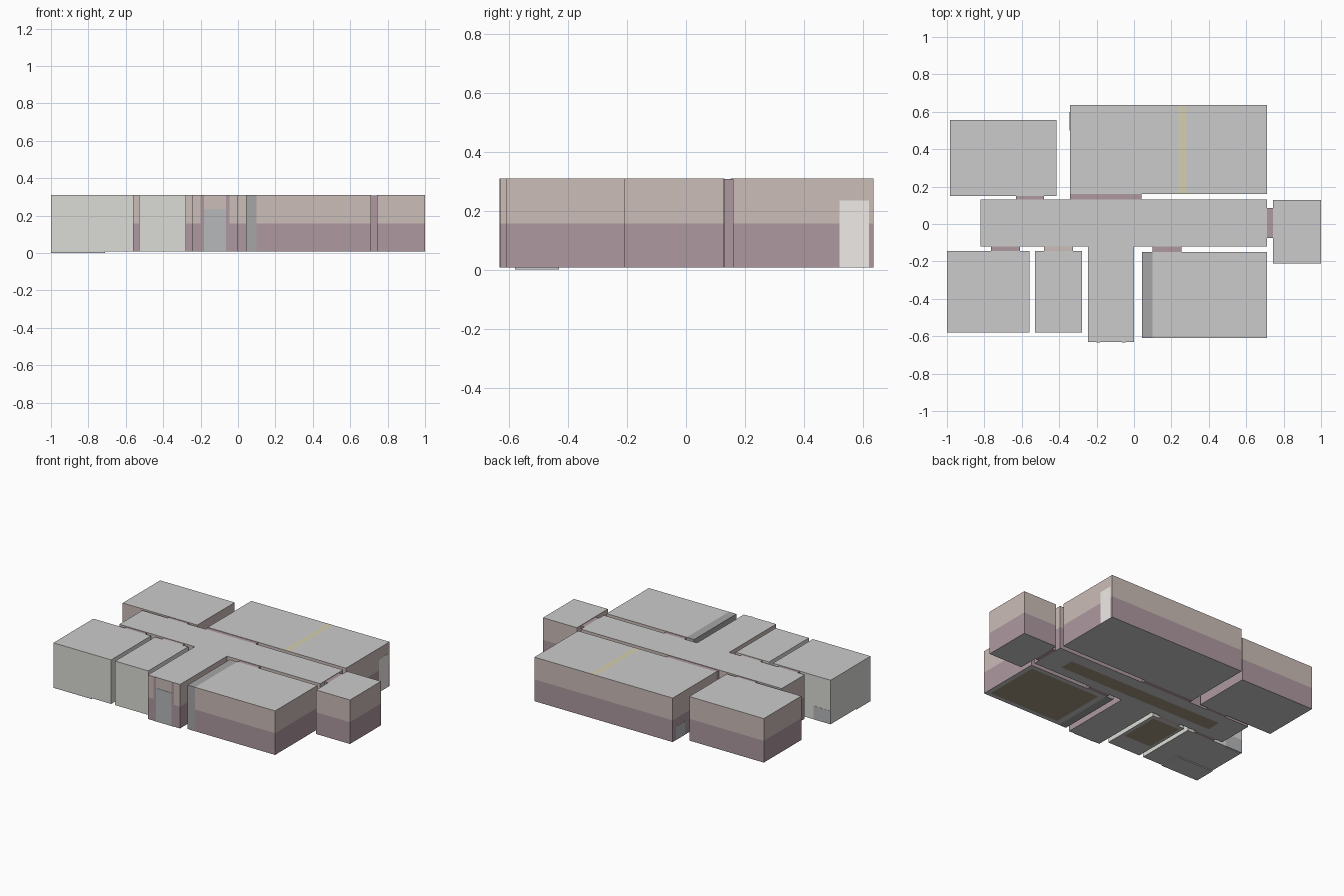
import bpy, bmesh, math

if "Cube" in bpy.data.objects:
    bpy.data.objects.remove(bpy.data.objects["Cube"])

Z0, ZM, Z1 = 0.007, 0.157, 0.31


def material(name, r, g, b):
    m = bpy.data.materials.new(name)
    m.diffuse_color = (r, g, b, 1)
    m.use_nodes = True
    m.node_tree.nodes["Principled BSDF"].inputs["Base Color"].default_value = m.diffuse_color
    return m


PINK = material("upper_wall_paint", 0.60, 0.51, 0.48)
MAROON = material("lower_wall_paint", 0.42, 0.32, 0.35)
PALE = material("pale_wall_paint", 0.71, 0.72, 0.67)
DARK = material("dark_grey", 0.38, 0.38, 0.38)
DOOR = material("door_grey", 0.47, 0.48, 0.49)
WHITE = material("white_panel", 0.87, 0.83, 0.81)
LIGHT = material("ceiling_light", 0.80, 0.80, 0.80)
YELLOW = material("yellow_beam", 0.66, 0.63, 0.44)
BROWN = material("brown_floor", 0.36, 0.32, 0.22)


def finish(name, bm, mats):
    me = bpy.data.meshes.new(name)
    bm.to_mesh(me)
    bm.free()
    for m in mats:
        me.materials.append(m)
    ob = bpy.data.objects.new(name, me)
    bpy.context.collection.objects.link(ob)
    return ob


def rect(x0, x1, y0, y1):
    return [(x0, y0), (x1, y0), (x1, y1), (x0, y1)]


def cap(name, outline, z, up, mat=None):
    """Flat floor or ceiling sheet."""
    bm = bmesh.new()
    pts = outline if up else outline[::-1]
    bm.faces.new([bm.verts.new((x, y, z)) for x, y in pts])
    return finish(name, bm, [mat] if mat else [])


def walls(name, outline, low, high):
    """Thin walls in two painted bands."""
    bm = bmesh.new()
    rings = [[bm.verts.new((x, y, z)) for x, y in outline] for z in (Z0, ZM, Z1)]
    n = len(outline)
    for band in range(2):
        a, b = rings[band], rings[band + 1]
        for i in range(n):
            j = (i + 1) % n
            bm.faces.new((a[i], a[j], b[j], b[i])).material_index = band
    return finish(name, bm, [low, high])


def room(name, outline, low=MAROON, high=PINK):
    walls(name + "_walls", outline, low, high)
    cap(name + "_floor", outline, Z0, False)
    cap(name + "_ceiling", outline, Z1, True)


def box(name, x0, x1, y0, y1, z0, z1, mat=None):
    bm = bmesh.new()
    bmesh.ops.create_cube(bm, size=1)
    for v in bm.verts:
        v.co = ((x0 + x1) / 2 + v.co.x * (x1 - x0),
                (y0 + y1) / 2 + v.co.y * (y1 - y0),
                (z0 + z1) / 2 + v.co.z * (z1 - z0))
    return finish(name, bm, [mat] if mat else [])


def rounded(cx, cy, w, h, r, seg=4):
    pts = []
    for k, (sx, sy) in enumerate([(1, 1), (-1, 1), (-1, -1), (1, -1)]):
        for i in range(seg + 1):
            a = math.pi / 2 * (k + i / seg)
            pts.append((cx + sx * (w / 2 - r) + r * math.cos(a),
                        cy + sy * (h / 2 - r) + r * math.sin(a)))
    return pts


def lamp(name, cx, cy, w, h, r, rim=None):
    """Ceiling lamp, solid or a rounded frame."""
    if rim is None:
        return cap(name, rounded(cx, cy, w, h, r), Z1 + 0.002, True, LIGHT)
    bm = bmesh.new()
    loops = [[bm.verts.new((x, y, Z1 + 0.002)) for x, y in p] for p in
             (rounded(cx, cy, w, h, r),
              rounded(cx, cy, w - 2 * rim, h - 2 * rim, max(r - rim, 0.008)))]
    n = len(loops[0])
    for i in range(n):
        j = (i + 1) % n
        bm.faces.new((loops[0][i], loops[0][j], loops[1][j], loops[1][i]))
    return finish(name, bm, [LIGHT])


# Rooms
room("corridor", [(-0.82, -0.12), (-0.245, -0.12), (-0.245, -0.63), (0.0, -0.63),
                  (0.0, -0.12), (0.71, -0.12), (0.71, 0.13), (-0.82, 0.13)])
room("north_hall", rect(-0.343, 0.71, 0.16, 0.635))
room("north_west_room", rect(-0.983, -0.415, 0.15, 0.557))
room("east_room", rect(0.742, 1.0, -0.21, 0.127))
room("south_east_room", rect(0.1, 0.71, -0.61, -0.15))
room("south_west_room", rect(-1.0, -0.56, -0.58, -0.145), PALE, PALE)
room("small_south_room", rect(-0.53, -0.277, -0.58, -0.145), PALE, PALE)
box("dark_partition", 0.043, 0.1, -0.61, -0.15, Z0, Z1, DARK)

# Doorway links between the corridor and the rooms
for name, x0, x1, y0, y1, mat in [
        ("north_west", -0.63, -0.48, 0.13, 0.15, MAROON),
        ("north_hall", -0.343, 0.04, 0.13, 0.16, MAROON),
        ("south_west", -0.765, -0.61, -0.145, -0.12, MAROON),
        ("small_south", -0.48, -0.325, -0.145, -0.12, PINK),
        ("south_east", 0.1, 0.255, -0.15, -0.12, MAROON),
        ("east", 0.71, 0.742, -0.075, 0.085, MAROON)]:
    box(name + "_doorway", x0, x1, y0, y1, Z0, Z1 - 0.003, mat)

# Front entrance
box("front_door", -0.182, -0.064, -0.632, -0.622, Z0, 0.235, DOOR)
for side, x in (("left", -0.201), ("right", -0.064)):
    box(side + "_door_post", x, x + 0.019, -0.633, -0.62, Z0, Z1, MAROON)

# Ceiling fittings
lamp("frame_lamp", -0.05, 0.415, 0.26, 0.255, 0.035, 0.018)
lamp("north_west_lamp", -0.69, 0.34, 0.075, 0.07, 0.025)
lamp("corridor_lamp", -0.118, 0.01, 0.072, 0.066, 0.02)
lamp("strip_lamp", 0.395, -0.264, 0.25, 0.022, 0.01)
for x in (0.365, 0.505):
    for y in (0.375, 0.513):
        lamp("spot_lamp", x, y, 0.024, 0.022, 0.01)
cap("ceiling_beam", rect(0.237, 0.281, 0.161, 0.634), Z1 + 0.001, True, YELLOW)

# Floor coverings
cap("south_east_carpet", rect(0.14, 0.68, -0.58, -0.18), Z0 - 0.001, False, BROWN)
cap("small_south_carpet", rect(-0.51, -0.3, -0.45, -0.17), Z0 - 0.001, False, BROWN)
cap("corridor_carpet", rect(-0.65, 0.55, -0.05, 0.05), Z0 - 0.001, False, BROWN)

# Furniture and wall panels
box("east_wall_panel", 0.70, 0.711, 0.52, 0.62, Z0, 0.235, WHITE)
box("corner_bed", -0.999, -0.71, -0.579, -0.43, 0.0, 0.1)
box("corner_cabinet", -0.999, -0.87, -0.2, -0.144, Z0, 0.1, DOOR)
box("west_wall_panel", -0.344, -0.335, 0.5, 0.6, Z0, 0.1, DOOR)
for y0, y1 in ((-0.58, -0.505), (-0.26, -0.18)):
    box("low_cabinet", 0.62, 0.709, y0, y1, Z0, 0.095)
